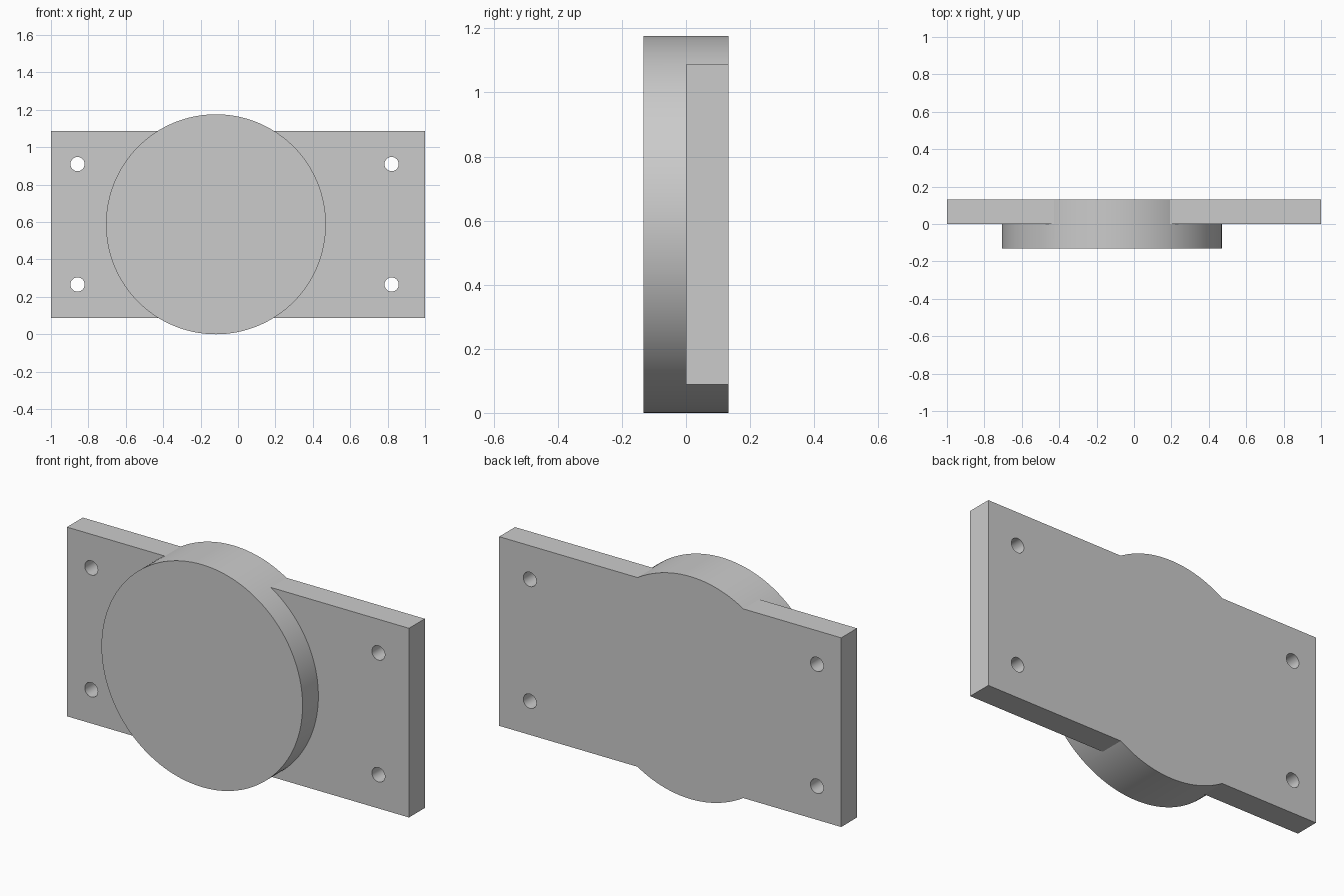
import bpy
import math

cube = bpy.data.objects.get("Cube")
if cube:
    bpy.data.objects.remove(cube, do_unlink=True)

THICK = 0.132      # thickness of the plate, and of the raised disc
MID_Z = 0.588      # height of the centre line, equal to the disc radius

# Single plain grey
grey = bpy.data.materials.new("plain grey")
grey.use_nodes = True
colour = (0.6, 0.6, 0.6, 1)
grey.diffuse_color = colour
grey.node_tree.nodes["Principled BSDF"].inputs["Base Color"].default_value = colour


def cylinder_y(name, x, z, radius, y0, y1, sides):
    """Cylinder lying along y from y0 to y1."""
    bpy.ops.mesh.primitive_cylinder_add(
        vertices=sides, radius=radius, depth=y1 - y0,
        location=(x, (y0 + y1) / 2, z), rotation=(math.pi / 2, 0, 0))
    obj = bpy.context.object
    obj.name = name
    obj.data.materials.append(grey)
    return obj


def combine(target, tool, operation):
    """Apply a boolean to target and discard the tool."""
    mod = target.modifiers.new(tool.name, 'BOOLEAN')
    mod.operation = operation
    mod.solver = 'EXACT'
    mod.object = tool
    bpy.context.view_layer.objects.active = target
    bpy.ops.object.modifier_apply(modifier=mod.name)
    bpy.data.objects.remove(tool, do_unlink=True)


# Rectangular back plate
bpy.ops.mesh.primitive_cube_add(size=1, location=(0, THICK / 2, MID_Z))
plate = bpy.context.object
plate.name = "mounting_plate"
plate.scale = (2, THICK, 1)
bpy.ops.object.transform_apply(location=False, rotation=False, scale=True)
plate.data.materials.append(grey)

# Round boss running through the plate and standing proud of its front
disc = cylinder_y("round_boss", -0.118, MID_Z, MID_Z, -THICK, THICK, 128)
combine(plate, disc, 'UNION')

# Four bolt holes
for x in (-0.858, 0.821):
    for side in (-1, 1):
        hole = cylinder_y("bolt_hole", x, MID_Z + side * 0.322, 0.038,
                          -THICK, 2 * THICK, 32)
        combine(plate, hole, 'DIFFERENCE')

# Smooth round walls, crisp edges
bpy.ops.object.select_all(action='DESELECT')
plate.select_set(True)
bpy.context.view_layer.objects.active = plate
bpy.ops.object.shade_smooth_by_angle(angle=math.radians(30))
